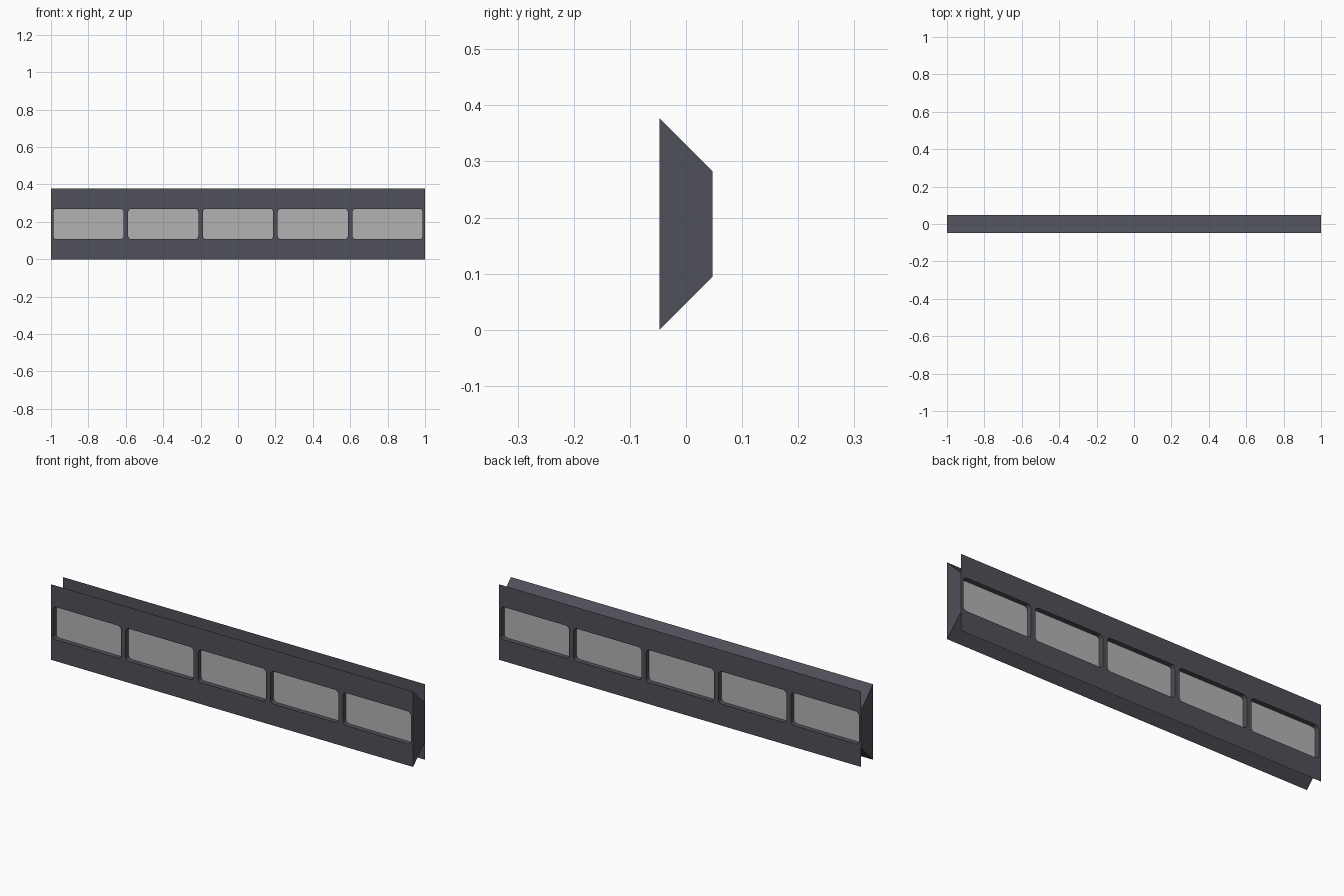
import bpy, bmesh, math
from mathutils import Vector

if "Cube" in bpy.data.objects:
    bpy.data.objects.remove(bpy.data.objects["Cube"])

D, H, S = 0.047, 0.377, 0.094         # half depth, height, slope rise
GLASS_Y = 0.023                       # glass half thickness
WIN_W, WIN_H, WIN_R = 0.375, 0.163, 0.018
CENTRES = [-0.8 + 0.4 * i for i in range(5)]


def material(name, rgb):
    m = bpy.data.materials.new(name)
    m.diffuse_color = (*rgb, 1)
    m.use_nodes = True
    m.node_tree.nodes["Principled BSDF"].inputs["Base Color"].default_value = m.diffuse_color
    return m


def window_outline(cx, y):
    """Rounded rectangle in the xz plane."""
    pts = []
    for k, (sx, sz) in enumerate([(1, 1), (-1, 1), (-1, -1), (1, -1)]):
        for j in range(5):
            a = math.radians(90 * k + 22.5 * j)
            pts.append(Vector((cx + sx * (WIN_W / 2 - WIN_R) + WIN_R * math.cos(a), y,
                               H / 2 + sz * (WIN_H / 2 - WIN_R) + WIN_R * math.sin(a))))
    return pts


def add_face(bm, pts, outward):
    f = bm.faces.new([bm.verts.new(p) for p in pts])
    f.normal_update()
    if f.normal.dot(Vector(outward)) < 0:
        f.normal_flip()


def add_loop(bm, pts):
    vs = [bm.verts.new(p) for p in pts]
    return vs, [bm.edges.new((vs[i], vs[i - 1])) for i in range(len(vs))]


def finish(bm, name, mat):
    me = bpy.data.meshes.new(name)
    bm.to_mesh(me)
    bm.free()
    me.materials.append(mat)
    ob = bpy.data.objects.new(name, me)
    bpy.context.collection.objects.link(ob)
    return ob


dark = material("dark_frame", (0.08, 0.08, 0.1))

# Frame: two full-height plates with window openings
bm = bmesh.new()
rims = {}
for side in (-1, 1):
    y = side * D
    edges = add_loop(bm, [(-1, y, 0), (1, y, 0), (1, y, H), (-1, y, H)])[1]
    rims[side] = []
    for cx in CENTRES:
        vs, es = add_loop(bm, window_outline(cx, y))
        rims[side].append(vs)
        edges += es
    res = bmesh.ops.triangle_fill(bm, edges=edges, use_beauty=True,
                                  normal=(0, side, 0))
    for f in res["geom"]:
        if isinstance(f, bmesh.types.BMFace):
            f.normal_update()
            if f.normal.y * side < 0:
                f.normal_flip()

# Window reveals joining the two plates
for front, back in zip(rims[-1], rims[1]):
    mid = sum((v.co for v in front + back), Vector()) / (2 * len(front))
    for i in range(len(front)):
        f = bm.faces.new((front[i - 1], front[i], back[i], back[i - 1]))
        f.normal_update()
        if f.normal.dot(mid - f.calc_center_median()) < 0:
            f.normal_flip()

# Sloped top and bottom, trapezoid ends
add_face(bm, [(-1, -D, H), (1, -D, H), (1, D, H - S), (-1, D, H - S)], (0, 0, 1))
add_face(bm, [(-1, -D, 0), (1, -D, 0), (1, D, S), (-1, D, S)], (0, 0, -1))
for x in (-1, 1):
    add_face(bm, [(x, -D, 0), (x, D, S), (x, D, H - S), (x, -D, H)], (x, 0, 0))
finish(bm, "window_frame", dark)

# Recessed glass panes, visible from both sides
for n, cx in enumerate(CENTRES, 1):
    bm = bmesh.new()
    for side in (-1, 1):
        add_face(bm, window_outline(cx, side * GLASS_Y), (0, side, 0))
    finish(bm, f"glass_pane_{n}", material(f"glass_{n}", (0.45, 0.45, 0.45)))
